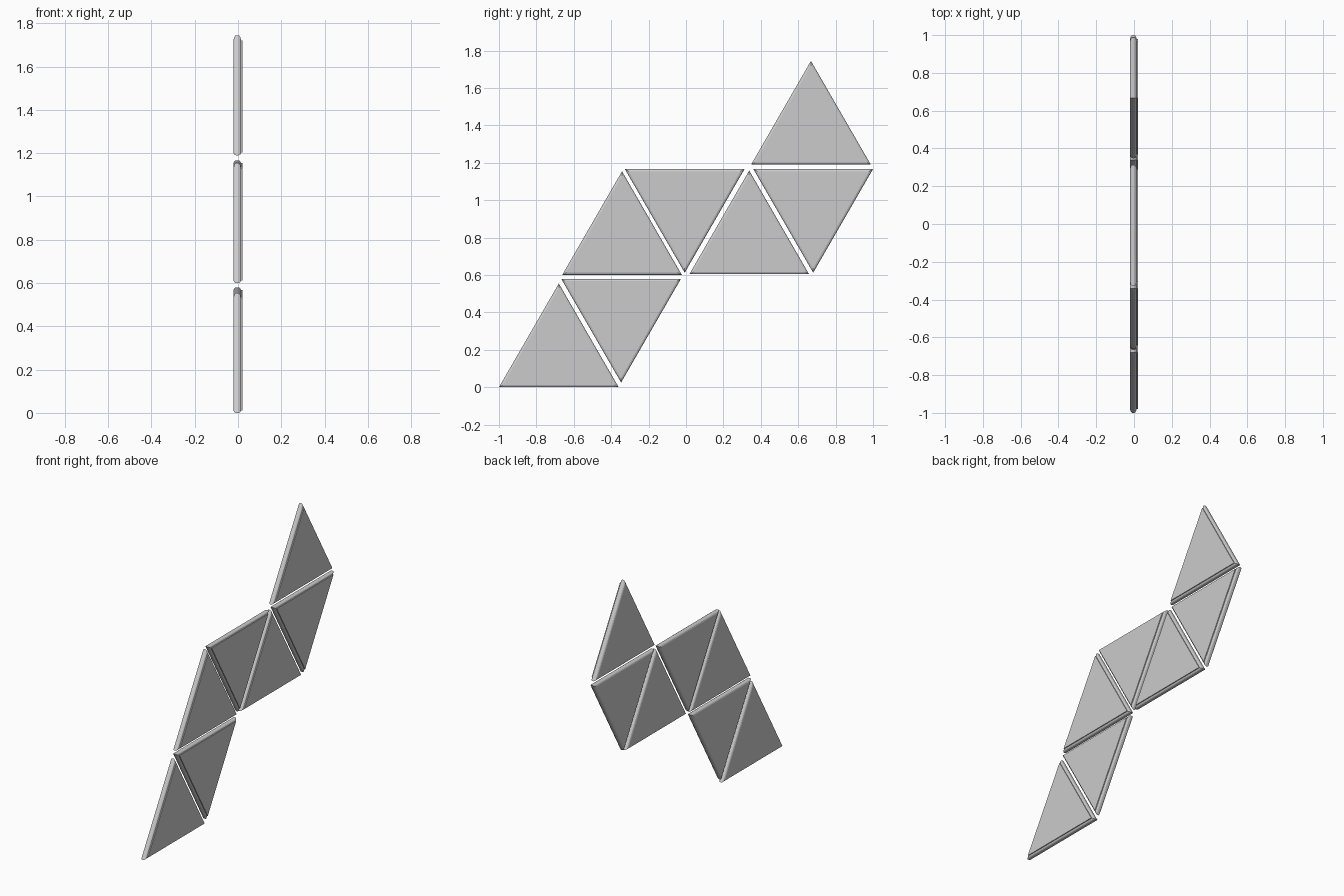
import bpy, bmesh, math

if "Cube" in bpy.data.objects:
    bpy.data.objects.remove(bpy.data.objects["Cube"])

SIDE = 0.64
HEIGHT = SIDE * math.sqrt(3) / 2
INRADIUS = HEIGHT / 3

# Edge section as (inset from outline, x): rounded rim, then a raised face plate
SECTION = [(0.012, -0.021), (0.005, -0.018), (0.001, -0.013), (0.0, -0.008),
           (0.0, 0.001), (0.001, 0.006), (0.005, 0.011), (0.012, 0.014),
           (0.012, 0.020)]


def panel_mesh():
    bm = bmesh.new()
    rings = []
    for inset, x in SECTION:
        r = 2 * (INRADIUS - inset)
        angles = [math.radians(90 + 120 * i) for i in range(3)]
        rings.append([bm.verts.new((x, r * math.cos(a), r * math.sin(a))) for a in angles])
    for a, b in zip(rings, rings[1:]):
        for i in range(3):
            j = (i + 1) % 3
            bm.faces.new((a[i], a[j], b[j], b[i]))
    bm.faces.new(rings[0][::-1])
    bm.faces.new(rings[-1])
    bmesh.ops.recalc_face_normals(bm, faces=bm.faces[:])
    mesh = bpy.data.meshes.new("triangle_panel")
    bm.to_mesh(mesh)
    bm.free()
    return mesh


mesh = panel_mesh()

# Panels: centre y, lowest z, pointing up or down
PANELS = [(-0.680, 0.000, True), (-0.347, 0.025, False),
          (-0.342, 0.600, True), (-0.007, 0.612, False),
          (0.338, 0.604, True), (0.680, 0.612, False),
          (0.668, 1.190, True)]
for n, (y, z, up) in enumerate(PANELS, 1):
    panel = bpy.data.objects.new(f"triangle_panel_{n}", mesh)
    panel.location = (0, y, z + (INRADIUS if up else 2 * INRADIUS))
    panel.rotation_euler.x = 0 if up else math.pi
    bpy.context.collection.objects.link(panel)
